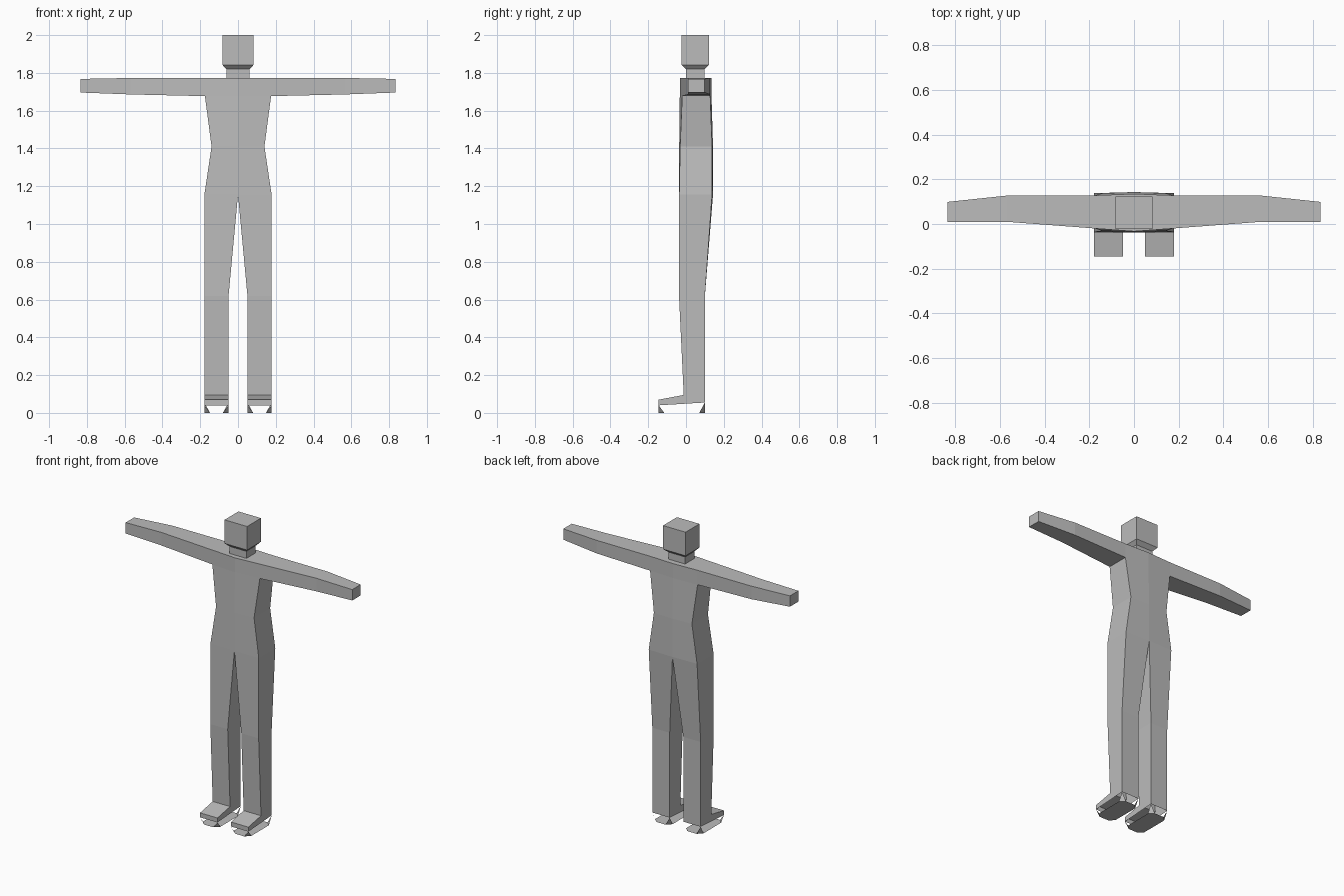
import bpy
import bmesh

cube = bpy.data.objects.get("Cube")
if cube:
    bpy.data.objects.remove(cube, do_unlink=True)

grey = bpy.data.materials.new("plain_grey")
grey.use_nodes = True
grey.diffuse_color = (0.5, 0.5, 0.5, 1)
bsdf = next(n for n in grey.node_tree.nodes if n.type == 'BSDF_PRINCIPLED')
bsdf.inputs["Base Color"].default_value = (0.5, 0.5, 0.5, 1)


def loft(bm, rings, closed=True, cap_start=False, cap_end=False):
    """Skin consecutive rings of points with quads."""
    loops = [[bm.verts.new(p) for p in ring] for ring in rings]
    for a, b in zip(loops, loops[1:]):
        n = len(a)
        for i in range(n if closed else n - 1):
            j = (i + 1) % n
            bm.faces.new((a[i], a[j], b[j], b[i]))
    if cap_start:
        bm.faces.new(loops[0])
    if cap_end:
        bm.faces.new(loops[-1])


def finish(name, bm, mirror=True):
    """Mirror across x, weld, orient and store as a flat shaded object."""
    if mirror:
        half = bm.verts[:] + bm.edges[:] + bm.faces[:]
        bmesh.ops.mirror(bm, geom=half, axis='X', merge_dist=0.0)
    bmesh.ops.remove_doubles(bm, verts=bm.verts[:], dist=0.0005)
    bmesh.ops.recalc_face_normals(bm, faces=bm.faces[:])
    mesh = bpy.data.meshes.new(name)
    bm.to_mesh(mesh)
    bm.free()
    mesh.materials.append(grey)
    obj = bpy.data.objects.new(name, mesh)
    bpy.context.scene.collection.objects.link(obj)
    return obj


def trunk_ring(w, z, front, back, edge_front, edge_back):
    return [(0, front, z), (w, edge_front, z), (w, edge_back, z), (0, back, z)]


def arm_ring(x, low, high, front, back):
    return [(x, front, low), (x, front, high), (x, back, high), (x, back, low)]


def leg_ring(x0, x1, front, back, z_front, z_back):
    return [(x0, front, z_front), (x1, front, z_front),
            (x1, back, z_back), (x0, back, z_back)]


# Body skin: torso, arms, legs and shoe uppers share one welded surface
body = bmesh.new()
hip = trunk_ring(0.178, 1.155, -0.038, 0.143, -0.036, 0.138)
waist = trunk_ring(0.14, 1.41, -0.036, 0.143, -0.031, 0.138)
chest = trunk_ring(0.175, 1.677, -0.033, 0.135, -0.02, 0.128)
loft(body, [hip, waist, chest], closed=False)

# Shoulder yoke, open underneath where it meets the torso
centre = arm_ring(0, 1.677, 1.773, -0.033, 0.135)
shoulder = arm_ring(0.175, 1.677, 1.773, -0.02, 0.128)
loft(body, [centre, shoulder], closed=False)

# Arm
elbow = arm_ring(0.57, 1.686, 1.773, 0.01, 0.127)
hand = arm_ring(0.835, 1.696, 1.768, 0.01, 0.099)
loft(body, [shoulder, elbow, hand], cap_end=True)

# Leg
inner, outer = 0.05, 0.178
knee = leg_ring(inner, outer, -0.037, 0.1, 0.62, 0.62)
ankle = leg_ring(inner, outer, -0.012, 0.1, 0.095, 0.055)
loft(body, [hip, knee, ankle])

# Shoe upper: top, two sides and toe, open underneath
toe = leg_ring(inner, outer, -0.145, -0.145, 0.07, 0.04)
loft(body, [ankle[:3], toe[:3]], closed=False)
loft(body, [[ankle[0], ankle[3]], [toe[0], toe[3]]], closed=False)
loft(body, [toe[:2], [toe[3], toe[2]]], closed=False)
finish("body", body)

# Soles: eight-sided plates with a raised triangle at each corner
soles = bmesh.new()
cut = 0.03
outline = []
corners = [(inner, -0.145, 0.04, 1, 1), (outer, -0.145, 0.04, -1, 1),
           (outer, 0.1, 0.055, -1, -1), (inner, 0.1, 0.055, 1, -1)]
for x, y, z, sx, sy in corners:
    along_x = soles.verts.new((x + sx * cut, y, 0))
    along_y = soles.verts.new((x, y + sy * cut, 0))
    tip = soles.verts.new((x, y, z))
    soles.faces.new((along_x, along_y, tip))
    outline += [along_y, along_x] if sx == sy else [along_x, along_y]
soles.faces.new(outline)
finish("soles", soles)

# Head and neck
head = bmesh.new()
profile = [(0.062, 0.0, 0.098, 1.77), (0.062, 0.0, 0.098, 1.82),
           (0.083, -0.023, 0.123, 1.843), (0.083, -0.023, 0.123, 2.0)]
loft(head, [leg_ring(-w, w, f, b, z, z) for w, f, b, z in profile], cap_end=True)
finish("head_and_neck", head, mirror=False)
